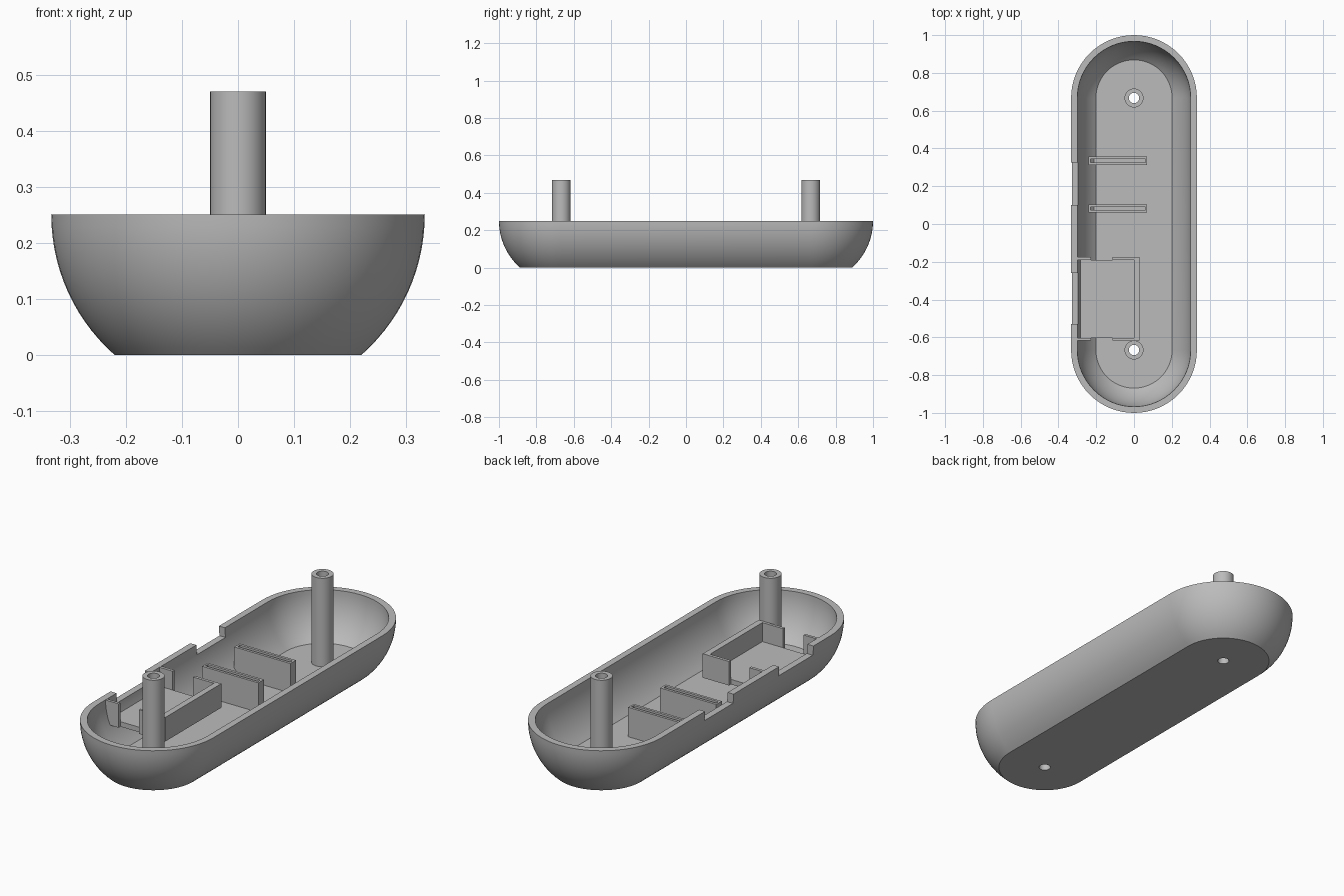
import bpy, bmesh, math

cube = bpy.data.objects.get("Cube")
if cube:
    bpy.data.objects.remove(cube, do_unlink=True)

R_OUT, R_IN = 0.333, 0.30      # outer and inner wall radius at the rim
RIM, FLOOR = 0.25, 0.028       # rim height, inside floor height
POST_Y = 0.667                 # centres of the rounded ends
HOLE = 0.027

grey = bpy.data.materials.new("plain grey")
grey.use_nodes = True
grey.diffuse_color = (0.5, 0.5, 0.5, 1)
grey.node_tree.nodes["Principled BSDF"].inputs["Base Color"].default_value = (0.5, 0.5, 0.5, 1)


def finish(name, bm):
    bmesh.ops.recalc_face_normals(bm, faces=bm.faces)
    mesh = bpy.data.meshes.new(name)
    bm.to_mesh(mesh)
    bm.free()
    mesh.materials.append(grey)
    ob = bpy.data.objects.new(name, mesh)
    bpy.context.collection.objects.link(ob)
    return ob


def activate(ob):
    bpy.ops.object.select_all(action='DESELECT')
    ob.select_set(True)
    bpy.context.view_layer.objects.active = ob


def box(name, x0, x1, y0, y1, z0, z1):
    bm = bmesh.new()
    bmesh.ops.create_cube(bm, size=1)
    for v in bm.verts:
        v.co = (x0 + (v.co.x + 0.5) * (x1 - x0),
                y0 + (v.co.y + 0.5) * (y1 - y0),
                z0 + (v.co.z + 0.5) * (z1 - z0))
    return finish(name, bm)


def loft(bm, rings, closed=False):
    pairs = list(zip(rings, rings[1:]))
    if closed:
        pairs.append((rings[-1], rings[0]))
    for a, b in pairs:
        n = len(a)
        for i in range(n):
            bm.faces.new((a[i], a[(i + 1) % n], b[(i + 1) % n], b[i]))


def cut(ob, cutters):
    activate(ob)
    for c in cutters:
        c.hide_render = True
        mod = ob.modifiers.new("cut", 'BOOLEAN')
        mod.operation, mod.solver, mod.object = 'DIFFERENCE', 'EXACT', c
        bpy.ops.object.modifier_apply(modifier=mod.name)
        bpy.data.objects.remove(c, do_unlink=True)


def smooth(ob):
    activate(ob)
    bpy.ops.object.shade_smooth_by_angle(angle=math.radians(25))


def stadium(bm, r, z, seg=32):
    ring = []
    for side in (1, -1):
        for i in range(seg + 1):
            a = math.pi * i / seg
            ring.append(bm.verts.new((side * r * math.cos(a),
                                      side * (POST_Y + r * math.sin(a)), z)))
    return ring


def bowl_profile(radius, z_end, steps=14):
    end = math.asin((RIM - z_end) / radius)
    return [(radius * math.cos(end * i / steps), RIM - radius * math.sin(end * i / steps))
            for i in range(steps + 1)]


# Hollow rounded shell with flat underside
bm = bmesh.new()
profile = bowl_profile(R_OUT, 0)[::-1] + bowl_profile(R_IN, FLOOR)
rings = [stadium(bm, r, z) for r, z in profile]
loft(bm, rings)
bm.faces.new(rings[0])
bm.faces.new(rings[-1])
shell = finish("shell", bm)

# Rim notches in the right wall, screw holes in the floor
cutters = [box("notch_cutter", -0.4, -0.25, y0, y1, RIM - 0.047, 0.4)
           for y0, y1 in ((-0.53, -0.26), (0.10, 0.325))]
for side in (-1, 1):
    bm = bmesh.new()
    bmesh.ops.create_cone(bm, cap_ends=True, segments=32, radius1=HOLE, radius2=HOLE, depth=0.3)
    bmesh.ops.translate(bm, verts=bm.verts, vec=(0, side * POST_Y, 0))
    cutters.append(finish("hole_cutter", bm))
cut(shell, cutters)
smooth(shell)

# Hollow screw posts
for name, side in (("front_post", -1), ("back_post", 1)):
    bm = bmesh.new()
    section = ((HOLE, 0.02), (0.05, 0.02), (0.05, 0.47), (HOLE, 0.47))
    rings = [[bm.verts.new((r * math.cos(math.tau * i / 32),
                            side * POST_Y + r * math.sin(math.tau * i / 32), z))
              for i in range(32)] for r, z in section]
    loft(bm, rings, closed=True)
    smooth(finish(name, bm))

# Slotted board holders standing on the floor
for name, y in (("front_holder", 0.082), ("back_holder", 0.335)):
    holder = box(name, -0.24, 0.07, y - 0.022, y + 0.022, 0.02, 0.175)
    cut(holder, [box("slit_cutter", -0.23, 0.06, y - 0.009, y + 0.009, FLOOR + 0.01, 0.3)])

# Raised tray: slab, inner wall and four corner returns
Z0, Z1 = 0.13, RIM
box("tray_floor", -0.29, 0.01, -0.603, -0.19, Z0, 0.155)
box("tray_wall", 0, 0.03, -0.617, -0.175, Z0, Z1)
for end, y0, y1 in (("front", -0.617, -0.603), ("back", -0.19, -0.175)):
    box(end + "_inner_return", -0.115, 0.005, y0, y1, Z0, Z1)
    box(end + "_outer_return", -0.302, -0.228, y0, y1, Z0, Z1 - 0.001)
